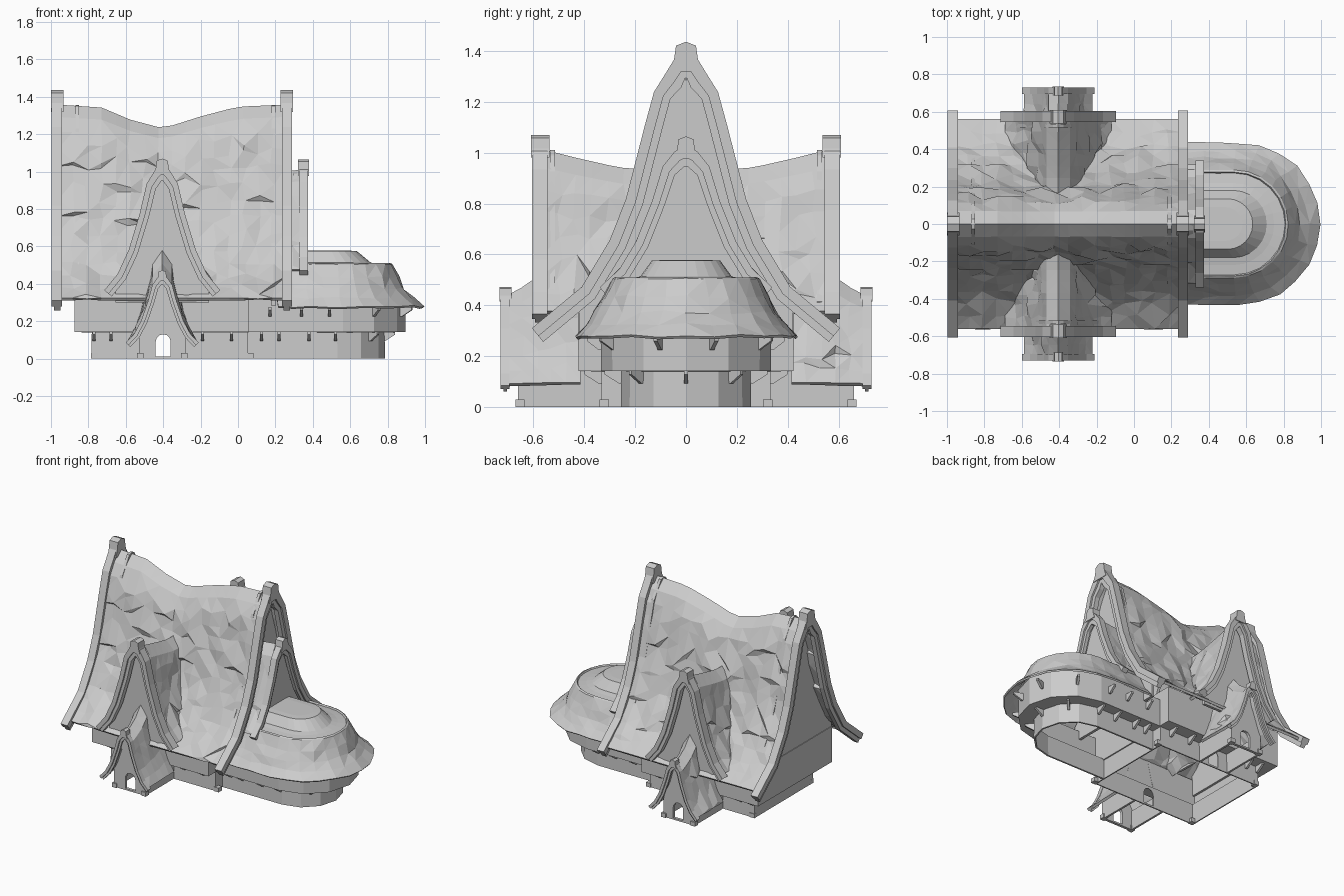
import bpy, bmesh, math, random
from mathutils import Matrix, Vector

random.seed(4)
if "Cube" in bpy.data.objects:
    bpy.data.objects.remove(bpy.data.objects["Cube"])

stone = bpy.data.materials.new("plain grey")
stone.use_nodes = True
stone.diffuse_color = (0.6, 0.6, 0.6, 1)
stone.node_tree.nodes["Principled BSDF"].inputs["Base Color"].default_value = (0.6, 0.6, 0.6, 1)


def loft(name, rings, closed=True, caps=True, place=None, thick=0, facets=False):
    """Skin a list of equal-length point rings."""
    bm = bmesh.new()
    grid = [[bm.verts.new(p) for p in ring] for ring in rings]
    n = len(grid[0])
    for a, b in zip(grid, grid[1:]):
        for i in range(n if closed else n - 1):
            j = (i + 1) % n
            bm.faces.new((a[i], a[j], b[j], b[i]))
    if caps:
        bm.faces.new(grid[0])
        bm.faces.new(grid[-1][::-1])
    if facets:
        bmesh.ops.triangulate(bm, faces=bm.faces)
    bmesh.ops.recalc_face_normals(bm, faces=bm.faces)
    mesh = bpy.data.meshes.new(name)
    bm.to_mesh(mesh)
    bm.free()
    mesh.materials.append(stone)
    ob = bpy.data.objects.new(name, mesh)
    bpy.context.collection.objects.link(ob)
    if place:
        ob.matrix_world = place
    if thick:
        mod = ob.modifiers.new("thickness", 'SOLIDIFY')
        mod.thickness = thick
        mod.offset = 0
    return ob


def prism(name, outline, y0, y1, place=None):
    return loft(name, [[(u, y, z) for u, z in outline] for y in (y0, y1)], place=place)


def box(name, x0, x1, y0, y1, z0, z1):
    return prism(name, [(x0, z0), (x1, z0), (x1, z1), (x0, z1)], y0, y1)


def facing(x, y, degrees):
    """Local -y becomes the outward direction."""
    return Matrix.Translation((x, y, 0)) @ Matrix.Rotation(math.radians(degrees), 4, 'Z')


def lerp(table, t):
    for (a, p), (b, q) in zip(table, table[1:]):
        if t <= b:
            return p + (q - p) * (t - a) / (b - a)
    return table[-1][1]


# Curved gable outlines, half only: (fraction of half width, fraction of height)
TALL = [(0, 1), (.07, .985), (.13, .93), (.208, .86), (.264, .745), (.39, .47), (.495, .32), (.677, .15), (1, 0)]
SMALL = [(0, 1), (.13, .955), (.27, .85), (.39, .61), (.58, .32), (.77, .13), (1, 0)]


def half(shape, w, z0, z1):
    return [Vector((u * w, z0 + t * (z1 - z0))) for u, t in shape]


def inset(pts, d):
    out = []
    for i, p in enumerate(pts):
        e = pts[min(i + 1, len(pts) - 1)] - pts[max(i - 1, 0)]
        n = Vector((0, 1)) if i == 0 else Vector((-e.y, e.x)).normalized()
        peak = 1.6 if i < 3 else 1
        out.append(Vector((max(.003 * i, p.x - abs(n.x) * d), p.y - abs(n.y) * d * peak)))
    return out


def mirrored(pts):
    return [(-p[0], p[1]) for p in pts[:0:-1]] + [(p[0], p[1]) for p in pts]


def band(name, pts, d0, d1, y0, y1, place):
    outer, inner = mirrored(inset(pts, d0)), mirrored(inset(pts, d1))
    loft(name, [[(a, y0, b), (a, y1, b), (c, y1, d), (c, y0, d)]
                for (a, b), (c, d) in zip(outer, inner)], place=place)


def gable(name, pts, place, depth, width, wall_y, base, foot):
    """Stepped bargeboard, finial and recessed wall of half width foot."""
    band(name + "_bargeboard", pts, 0, width * .58, 0, depth, place)
    band(name + "_inner_board", pts, width * .58, width, .012, depth - .008, place)
    top, f = pts[0].y, width / .068
    prism(name + "_finial", mirrored([(0, top + .045 * f), (.038 * f, top + .03 * f),
          (.046 * f, top - .025 * f), (.06 * f, top - .07 * f)]), -.004, depth + .008, place)
    line = inset(pts, width * .3)
    edge = [p for p in line if p.x < foot - .005]
    edge += [(foot, lerp([tuple(p) for p in line], foot)), (foot, base)]
    return prism(name + "_wall", mirrored(edge), wall_y, wall_y + .02, place)


def roof(name, pts, place, length, sag, rows, cols, rough, sink):
    """Sagging shell with rough, lifted shingle lips; sag scales height along the depth."""
    pts = inset(pts, sink)
    dist = [0]
    for a, b in zip(pts, pts[1:]):
        dist.append(dist[-1] + (b - a).length)
    us = list(zip(dist, [p.x for p in pts]))
    zs = list(zip(dist, [p.y for p in pts]))
    step = dist[-1] * .965 / rows
    z0, rings = pts[-1].y, []
    for c in range(cols + 1):
        v, ring = length * c / cols, []
        k = lerp(sag, v)
        for r in range(-rows, rows + 1):
            inner = 1 < abs(r) < rows and 0 < c < cols
            lip = inner and random.random() < .2
            s = step * (abs(r) + (.75 if lip else random.uniform(-.2, .2) if inner else 0))
            bump = rough * (1 if lip else random.uniform(-.8, .5) if inner else 0)
            u, z = lerp(us, s), z0 + (lerp(zs, s) - z0) * k
            side = (r > 0) - (r < 0)
            drift = random.uniform(-1, 1) * rough if inner else 0
            ring.append((side * (u + bump), v + drift, z + bump * .4))
        rings.append(ring)
    loft(name, rings, False, False, place, .018, True)


# Main house roof and its two end gables
main = half(TALL, .606, .31, 1.39)
for name, x, turn, wall in (("right_gable", .29, 90, .09), ("left_gable", -.997, -90, .127)):
    gable(name, main, facing(x, 0, turn), .055, .07, wall, .28, .42)
roof("main_roof", main, facing(.26, 0, 90), 1.22,
     [(0, 1), (.26, .99), (.46, .94), (.66, .88), (.86, .93), (.98, .985), (1.22, 1)], 13, 16, .014, .026)

# Upper gable over the annex
annex_gable = half(SMALL, .34, .47, 1.03)
gable("annex_gable", annex_gable, facing(.375, 0, 90), .045, .052, .06, .47, .27)
roof("annex_gable_roof", annex_gable, facing(.34, 0, 90), .16, [(0, 1), (.16, .97)], 7, 3, .008, .018)

# Front and back dormers with entrance porches
dormer, porch = half(SMALL, .31, .365, 1.035), half(SMALL, .195, .085, .45)
door_walls = []
for side, turn, s in (("front", 0, -1), ("back", 180, 1)):
    at = facing(-.405, s * .605, turn)
    gable(side + "_dormer", dormer, at, .06, .052, .07, .3, .25)
    roof(side + "_dormer_roof", dormer, facing(-.405, s * .56, turn), .44,
         [(0, 1), (.1, .96), (.3, .89), (.44, .88)], 8, 7, .014, .02)
    at = facing(-.405, s * .73, turn)
    door_walls.append(gable(side + "_porch", porch, at, .035, .034, .07, 0, .125))
    roof(side + "_porch_roof", porch, facing(-.405, s * .7, turn), .285,
         [(0, 1), (.1, 1.15), (.2, 1.5), (.285, 1.52)], 6, 5, .009, .012)
    for x in (-.53, -.295):
        box(side + "_porch_side", x, x + .015, s * .66, s * .33, 0, .14)
        box(side + "_porch_foot", x - .01, x + .025, s * .67, s * .635, 0, .03)
    for x in (-.785, .045):
        box(side + "_corner_foot", x, x + .038, s * .34, s * .302, 0, .03)


# House walls: narrow ground floor, jettied upper floor
def rect(x0, x1, y, z):
    return [(x0, -y, z), (x1, -y, z), (x1, y, z), (x0, y, z)]


LOW, HIGH = (-.78, .05, .33), (-.87, .055, .42)
walls = loft("house_walls", [rect(*LOW, 0), rect(*LOW, .145), rect(*HIGH, .145), rect(*HIGH, .4)],
             True, False, None, .012)

# Arched doorway cut through porches and house
arch = [(.04 * math.cos(a), .09 + .04 * math.sin(a)) for a in [math.pi * i / 6 for i in range(7)]]
cutter = prism("door_cutter", [(.04, .012)] + arch + [(-.04, .012)], -1, 1, facing(-.4, 0, 0))
cutter.hide_render = True
cutter.hide_viewport = True
for ob in door_walls + [walls]:
    mod = ob.modifiers.new("doorway", 'BOOLEAN')
    mod.operation = 'DIFFERENCE'
    mod.object = cutter


# Round-ended annex: walls, flared roof and raised lantern
def stadium(r, cx, z, x0, n, rough=0):
    pts = [(x0 + (cx - x0) * i / 4, -r) for i in range(4)]
    arc = [math.pi * (i / n - .5) for i in range(n + 1)]
    pts += [(cx + r * math.cos(a), r * math.sin(a)) for a in arc]
    pts += [(x, -y) for x, y in pts[3::-1]]
    j = lambda: random.uniform(-rough, rough)
    return [(x + j(), y + j(), z + j()) for x, y in pts]


loft("annex_walls", [stadium(r, cx, z, .05, 6) for r, cx, z in
     ((.25, .53, 0), (.25, .53, .145), (.33, .56, .145), (.33, .56, .34))], False, False, None, .012)
loft("annex_roof", [stadium(r, cx, z, .21, 12, j) for r, cx, z, j in
     ((.43, .56, .275, .006), (.385, .545, .32, .008), (.35, .535, .37, .008), (.32, .535, .43, .008),
      (.285, .535, .5, .002), (.275, .535, .505, 0))], False, False, None, .012, True)
loft("annex_lantern", [stadium(r, cx, z, .21, 12) for r, cx, z in
     ((.28, .535, .498), (.22, .53, .505), (.18, .53, .513), (.135, .5, .575), (.09, .49, .578))])


# Small brackets under the overhangs
def bracket(x, y, z, turn, reach):
    shape = [(0, z), (reach, z), (reach, z - .015), (.015, z - .05), (0, z - .05)]
    loft("bracket", [[(w, -u, h) for u, h in shape] for w in (-.008, .008)], place=facing(x, y, turn))


for s, turn in ((-1, 0), (1, 180)):
    for x in (-.77, -.68, -.19, -.035):
        bracket(x, s * .33, .143, turn, .07)
    for x in (.125, .22, .38, .52):
        bracket(x, s * .25, .143, turn, .07)
    for x in (.17, .34, .49):
        bracket(x, s * .33, .275, turn, .06)
for r, cx, z, angles in ((.24, .53, .143, (-45, 0, 45)), (.32, .56, .275, (-60, -18, 18, 60))):
    for d in angles:
        a = math.radians(d)
        bracket(cx + r * math.cos(a), r * math.sin(a), z, 90 + d, .07)
